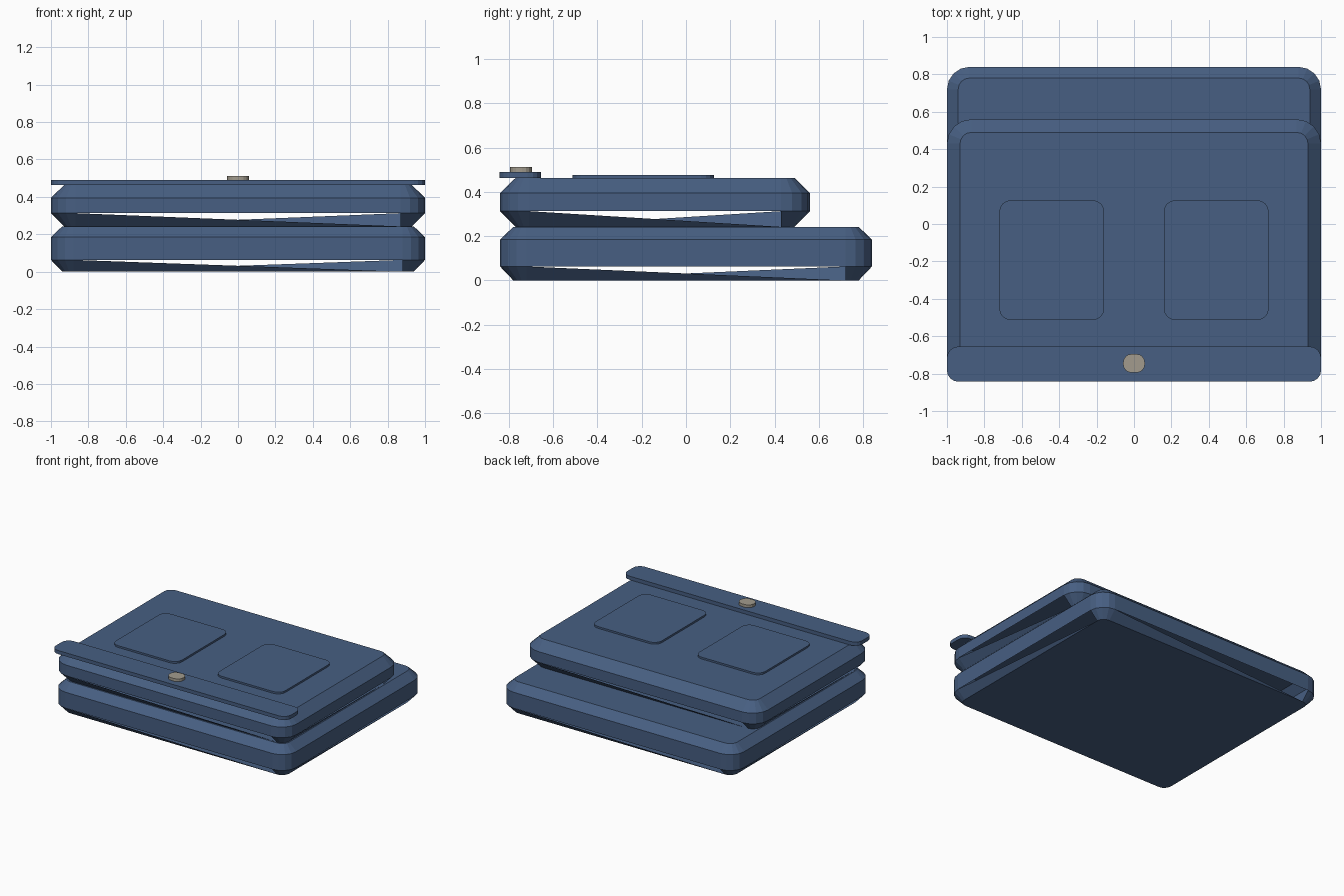
import bpy, bmesh, math

if "Cube" in bpy.data.objects:
    bpy.data.objects.remove(bpy.data.objects["Cube"])


def material(name, rgb):
    m = bpy.data.materials.new(name)
    m.diffuse_color = (*rgb, 1.0)
    m.use_nodes = True
    m.node_tree.nodes["Principled BSDF"].inputs["Base Color"].default_value = m.diffuse_color
    return m


FABRIC = material("blue fabric", (0.063, 0.114, 0.223))
BUTTON = material("warm grey", (0.36, 0.33, 0.27))
SEG = 4  # segments per rounded corner


def outline(x0, x1, y0, y1, radius, inset=0.0):
    """Rounded rectangle, counter-clockwise; the inset shrinks the corner arcs."""
    r = radius - inset
    centres = [(x1 - radius, y1 - radius), (x0 + radius, y1 - radius),
               (x0 + radius, y0 + radius), (x1 - radius, y0 + radius)]
    pts = []
    for q, (cx, cy) in enumerate(centres):
        for s in range(SEG + 1):
            a = math.pi / 2 * (q + s / SEG)
            pts.append((cx + r * math.cos(a), cy + r * math.sin(a)))
    return pts


def layered(name, rect, radius, levels, mat, open_hem=False):
    """Stack rounded outlines given as (z, inset) and skin them."""
    bm = bmesh.new()
    rings = [[bm.verts.new((x, y, z)) for x, y in outline(*rect, radius, inset)]
             for z, inset in levels]
    n = len(rings[0])
    for k, (low, high) in enumerate(zip(rings, rings[1:])):
        for i in range(n):
            j = (i + 1) % n
            straight = i % (SEG + 1) == SEG
            if open_hem and k == 0 and straight:
                # lower hem is a single sliver, leaving a wedge-shaped gap
                bm.faces.new((low[i], low[j], high[i]))
            else:
                bm.faces.new((low[i], low[j], high[j], high[i]))
    bm.faces.new(rings[0][::-1])
    bm.faces.new(rings[-1])
    me = bpy.data.meshes.new(name)
    bm.to_mesh(me)
    bm.free()
    me.materials.append(mat)
    ob = bpy.data.objects.new(name, me)
    bpy.context.collection.objects.link(ob)
    return ob


# Two folded cushion-like layers
layered("lower_fold", (-1, 1, -0.84, 0.84), 0.12,
        [(0, 0.06), (0.063, 0), (0.185, 0), (0.242, 0.06)], FABRIC, True)
layered("upper_fold", (-1, 1, -0.84, 0.56), 0.13,
        [(0.242, 0.07), (0.313, 0), (0.395, 0), (0.463, 0.07)], FABRIC, True)

# Band along the front edge
layered("front_band", (-1, 1, -0.843, -0.655), 0.06,
        [(0.463, 0), (0.491, 0)], FABRIC)

# Pair of raised pockets
for side, x0 in (("left", -0.72), ("right", 0.16)):
    layered(side + "_pocket", (x0, x0 + 0.56, -0.513, 0.127), 0.06,
            [(0.463, 0), (0.477, 0)], FABRIC)

# Button on the band
layered("button", (-0.058, 0.058, -0.795, -0.695), 0.045,
        [(0.491, 0), (0.512, 0)], BUTTON)
